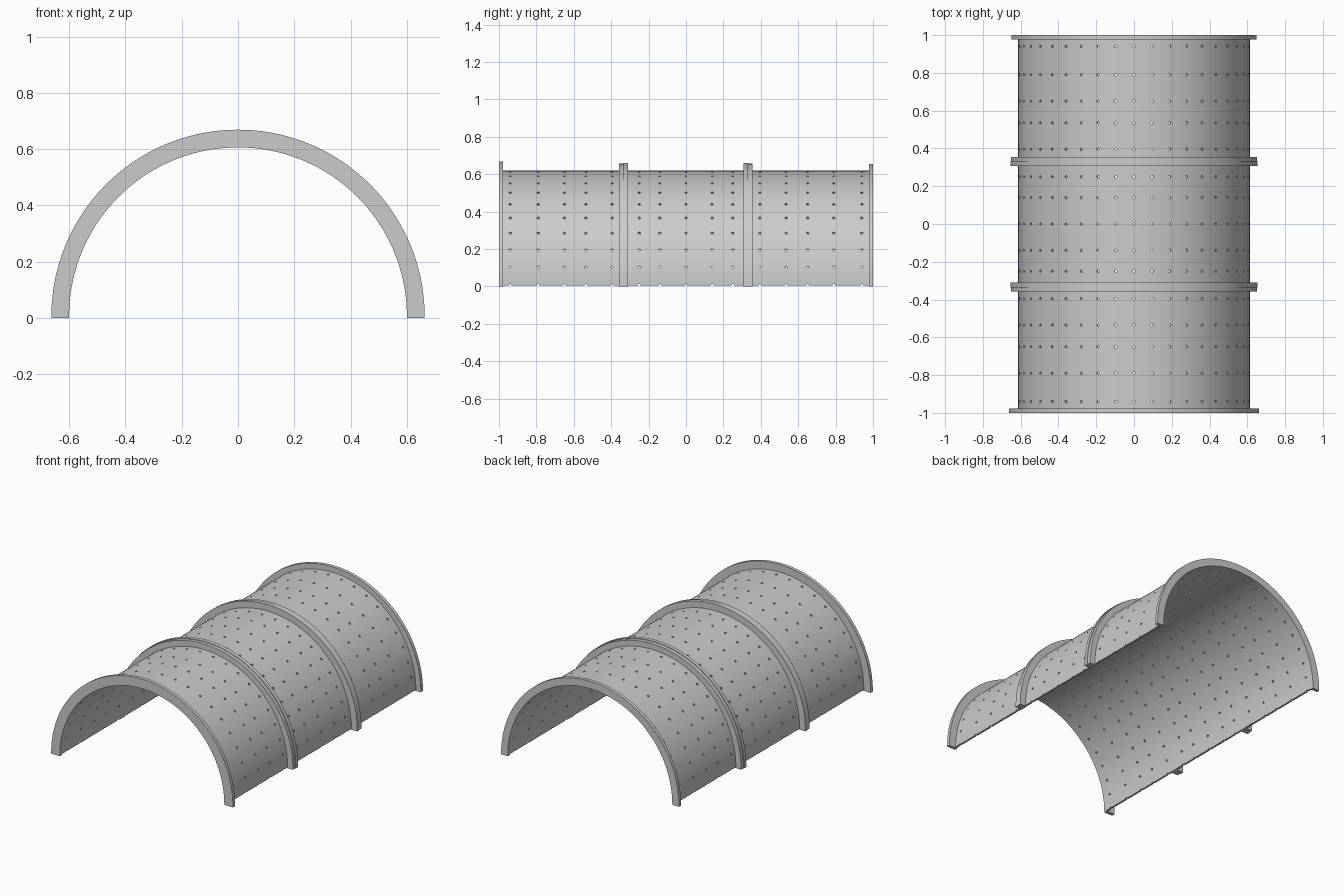
import bpy, bmesh, math
from mathutils import Matrix, Vector

if "Cube" in bpy.data.objects:
    bpy.data.objects.remove(bpy.data.objects["Cube"])

BASE = 0.006              # height of the arch centre; flange feet reach z = 0
R_IN, R_OUT = 0.600, 0.613
SEGMENTS = 100


def make_object(name, bm):
    bmesh.ops.recalc_face_normals(bm, faces=bm.faces)
    mesh = bpy.data.meshes.new(name)
    bm.to_mesh(mesh)
    bm.free()
    obj = bpy.data.objects.new(name, mesh)
    bpy.context.collection.objects.link(obj)
    return obj


def arch(name, r_in, r_out, y0, y1, feet=False):
    """Half ring extruded along y, optionally with short straight feet."""
    pts = [(math.cos(math.pi * i / SEGMENTS), math.sin(math.pi * i / SEGMENTS))
           for i in range(SEGMENTS + 1)]
    path = [(c, s, BASE) for c, s in pts]
    if feet:
        path = [(1, 0, 0)] + path + [(-1, 0, 0)]
    bm = bmesh.new()
    rows = []
    for c, s, z in path:
        rows.append([bm.verts.new((r * c, y, z + r * s))
                     for r, y in ((r_in, y0), (r_out, y0), (r_out, y1), (r_in, y1))])
    for a, b in zip(rows, rows[1:]):
        for k in range(4):
            n = (k + 1) % 4
            bm.faces.new((a[k], a[n], b[n], b[k]))
    bm.faces.new(rows[0])
    bm.faces.new(rows[-1][::-1])
    return make_object(name, bm)


def smooth(obj):
    bpy.ops.object.select_all(action='DESELECT')
    obj.select_set(True)
    bpy.context.view_layer.objects.active = obj
    bpy.ops.object.shade_smooth_by_angle(angle=math.radians(30))


# Arched shell
shell = arch("arched_shell", R_IN, R_OUT, -0.995, 0.995)

# Radial bolt hole cutters, every 9 degrees in 15 rows
half_rows = (0.14, 0.25, 0.395, 0.535, 0.65, 0.79, 0.94)
hole_rows = [0.0] + [s * y for y in half_rows for s in (-1, 1)]
bm = bmesh.new()
for y in hole_rows:
    for i in range(21):
        a = math.radians(9 * i)
        d = Vector((math.cos(a), 0, math.sin(a)))
        m = (Matrix.Translation(d * 0.607 + Vector((0, y, BASE)))
             @ d.to_track_quat('Z', 'Y').to_matrix().to_4x4()
             @ Matrix.Rotation(math.pi / 8, 4, 'Z'))
        bmesh.ops.create_cone(bm, cap_ends=True, segments=8, radius1=0.007,
                              radius2=0.007, depth=0.05, matrix=m)
cutter = make_object("hole_cutter", bm)
cutter.hide_render = True

# Cut the holes and discard the cutter
mod = shell.modifiers.new("holes", 'BOOLEAN')
mod.operation = 'DIFFERENCE'
mod.solver = 'EXACT'
mod.object = cutter
bpy.context.view_layer.objects.active = shell
bpy.ops.object.modifier_apply(modifier=mod.name)
bpy.data.objects.remove(cutter, do_unlink=True)
smooth(shell)

# End flanges and paired joint flanges
flanges = [
    ("front_flange", 0.663, -1.0, -0.978),
    ("front_joint_flange_a", 0.651, -0.358, -0.335),
    ("front_joint_flange_b", 0.655, -0.335, -0.309),
    ("rear_joint_flange_a", 0.655, 0.307, 0.331),
    ("rear_joint_flange_b", 0.651, 0.331, 0.356),
    ("back_flange", 0.649, 0.978, 1.0),
]
for name, r, y0, y1 in flanges:
    inner = R_IN if abs(y0 + y1) > 1.9 else 0.604
    smooth(arch(name, inner, r, y0, y1, feet=True))
